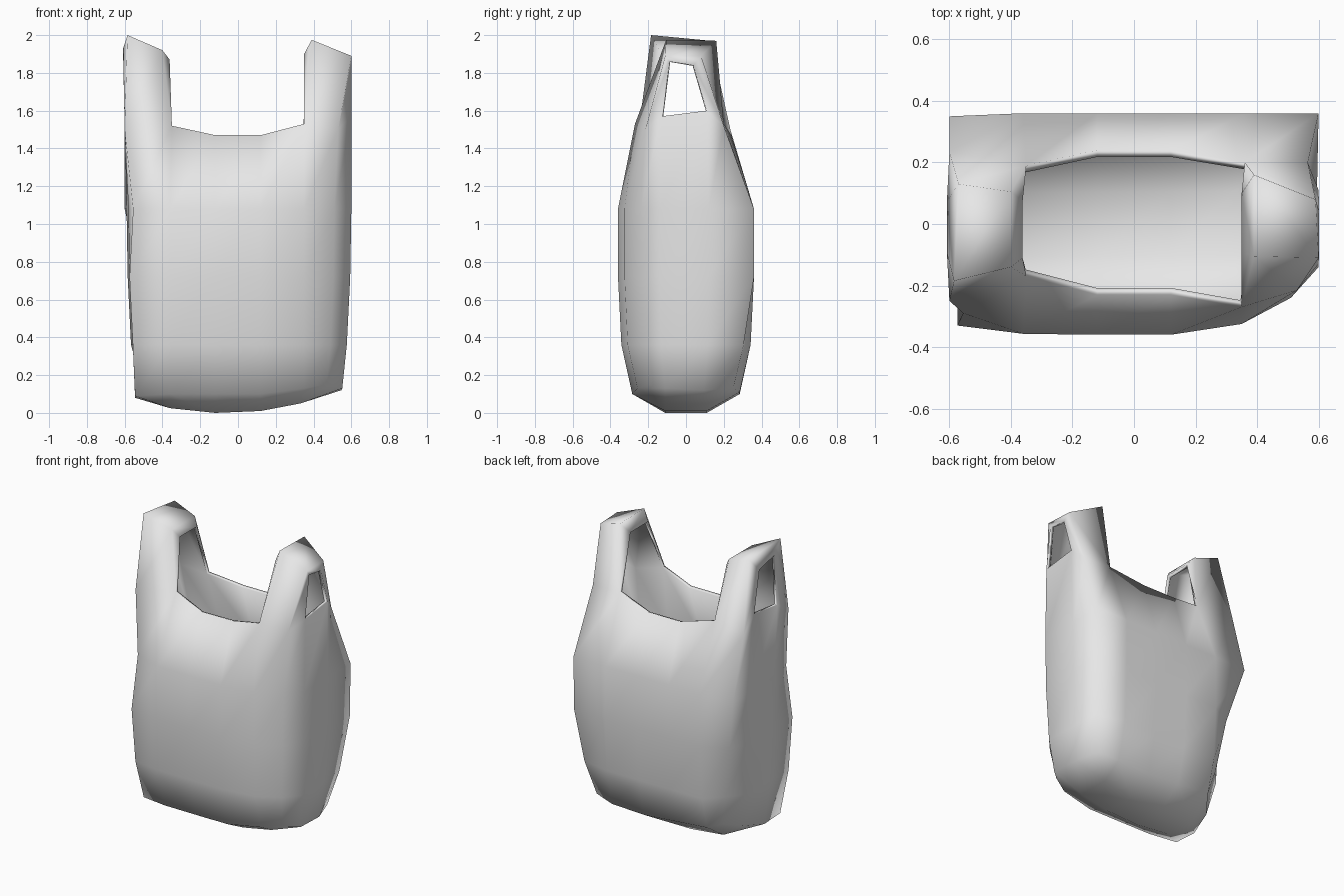
import bpy, bmesh, math

cube = bpy.data.objects.get("Cube")
if cube:
    bpy.data.objects.remove(cube, do_unlink=True)

# Single pale plastic colour
mat = bpy.data.materials.new("pale_grey_plastic")
mat.use_nodes = True
col = (0.8, 0.8, 0.8, 1)
mat.diffuse_color = col
mat.node_tree.nodes["Principled BSDF"].inputs["Base Color"].default_value = col

# Widest outline, counter-clockwise: front 0-5, left side 6-7, back 8-13, right side 14-15
outline = [(-.58, -.33), (-.36, -.357), (-.12, -.36), (.12, -.36), (.35, -.325), (.51, -.24),
           (.6, -.14), (.595, .12), (.6, .36), (.36, .36), (.12, .36), (-.12, .36),
           (-.36, .36), (-.6, .35), (-.59, .12), (-.58, -.12)]
# Body levels: height, x scale, y scale, crumpled corners that leave the outline
levels = [(.10, .92, .79, {0: (-.545, -.24), 8: (.5, .25), 13: (-.42, .2),
                           14: (-.5, .1), 15: (-.545, -.07)}),
          (.36, .96, .95, {8: (.555, .305), 13: (-.46, .24)}),
          (.72, .99, 1.0, {13: (-.52, .27)}),
          (1.08, 1.0, 1.0, {0: (-.555, -.29)})]
# Uneven heights around the lowest level
base_lift = {0: -.01, 4: .03, 5: .05, 6: .03, 7: .02, 8: .03, 9: .01,
             11: .02, 12: .04, 13: .05, 14: .02, 15: -.02}
# Rim of the bag, including the handle roots
rim = [(-.6, -.25, 1.5), (-.35, -.17, 1.52), (-.12, -.23, 1.47), (.12, -.23, 1.47),
       (.35, -.27, 1.53), (.53, -.215, 1.5), (.6, -.13, 1.57), (.6, .11, 1.6),
       (.565, .2, 1.52), (.36, .2, 1.53), (.12, .24, 1.47), (-.12, .24, 1.47),
       (-.35, .19, 1.52), (-.6, .235, 1.5), (-.6, .12, 1.6), (-.6, -.13, 1.57)]

bm = bmesh.new()


def ring(points):
    return [bm.verts.new(p) for p in points]


def quad(*v):
    bm.faces.new(v)


# Body walls
rings = []
for z, sx, sy, crumple in levels:
    pts = []
    for i, (x, y) in enumerate(outline):
        lift = base_lift.get(i, 0) if z < .2 else 0
        px, py = crumple.get(i, (x * sx if abs(x) > .4 else x, y * sy))
        pts.append((px, py, z + lift))
    rings.append(ring(pts))
rings.append(ring(rim))
for lo, hi in zip(rings, rings[1:]):
    for i in range(16):
        j = (i + 1) % 16
        quad(lo[i], lo[j], hi[j], hi[i])

# Rounded base: a grid whose border is the lowest ring
b = rings[0]
inner = [ring([(x, y, z) for x, z in ((-.36, .025), (-.12, 0), (.12, .01), (.33, .05))])
         for y in (-.11, .11)]
grid = [b[0:6], [b[15]] + inner[0] + [b[6]], [b[14]] + inner[1] + [b[7]], b[13:7:-1]]
for r0, r1 in zip(grid, grid[1:]):
    for i in range(5):
        quad(r0[i], r1[i], r1[i + 1], r0[i + 1])


# Handle: front and back straps, folded margins around the holes, and a sloping cap
def handle(root, top_out, top_in, hole, lip):
    f_out, f_in, f_side, b_side, b_out, b_in = [rings[-1][i] for i in root]
    to, ti, ho, li = ring(top_out), ring(top_in), ring(hole), ring(lip)
    quad(f_out, f_in, ti[0], to[0])
    quad(b_in, b_out, to[1], ti[1])
    quad(f_out, to[0], ho[0], f_side)
    quad(b_out, b_side, ho[1], to[1])
    quad(to[0], to[1], ho[1], ho[0])
    quad(to[0], ti[0], ti[1], to[1])
    quad(ti[0], li[0], li[1], ti[1])
    quad(f_in, li[0], ti[0])
    quad(b_in, ti[1], li[1])


handle((0, 1, 15, 14, 13, 12),
       [(-.585, -.185, 2.0), (-.57, .13, 1.97)], [(-.4, -.14, 1.92), (-.4, .105, 1.92)],
       [(-.608, -.095, 1.93), (-.608, .075, 1.89)], [(-.362, -.11, 1.87), (-.362, .075, 1.87)])
handle((5, 4, 6, 7, 8, 9),
       [(.6, -.11, 1.89), (.59, .08, 1.89)], [(.39, -.105, 1.975), (.39, .16, 1.97)],
       [(.602, -.09, 1.86), (.602, .04, 1.84)], [(.35, -.09, 1.9), (.35, .1, 1.9)])

# Keep the outside of the sheet facing outward
bmesh.ops.recalc_face_normals(bm, faces=bm.faces)
bm.faces.ensure_lookup_table()
if bm.faces[2].normal.y > 0:
    bmesh.ops.reverse_faces(bm, faces=bm.faces)

mesh = bpy.data.meshes.new("carrier_bag")
bm.to_mesh(mesh)
bm.free()
mesh.materials.append(mat)
bag = bpy.data.objects.new("carrier_bag", mesh)
bpy.context.collection.objects.link(bag)

# Thin plastic thickness, then smooth shading
bpy.ops.object.select_all(action='DESELECT')
bag.select_set(True)
bpy.context.view_layer.objects.active = bag
mod = bag.modifiers.new("thickness", 'SOLIDIFY')
mod.thickness = 0.023
mod.offset = -1
bpy.ops.object.modifier_apply(modifier=mod.name)
bpy.ops.object.shade_smooth_by_angle(angle=math.radians(110))
